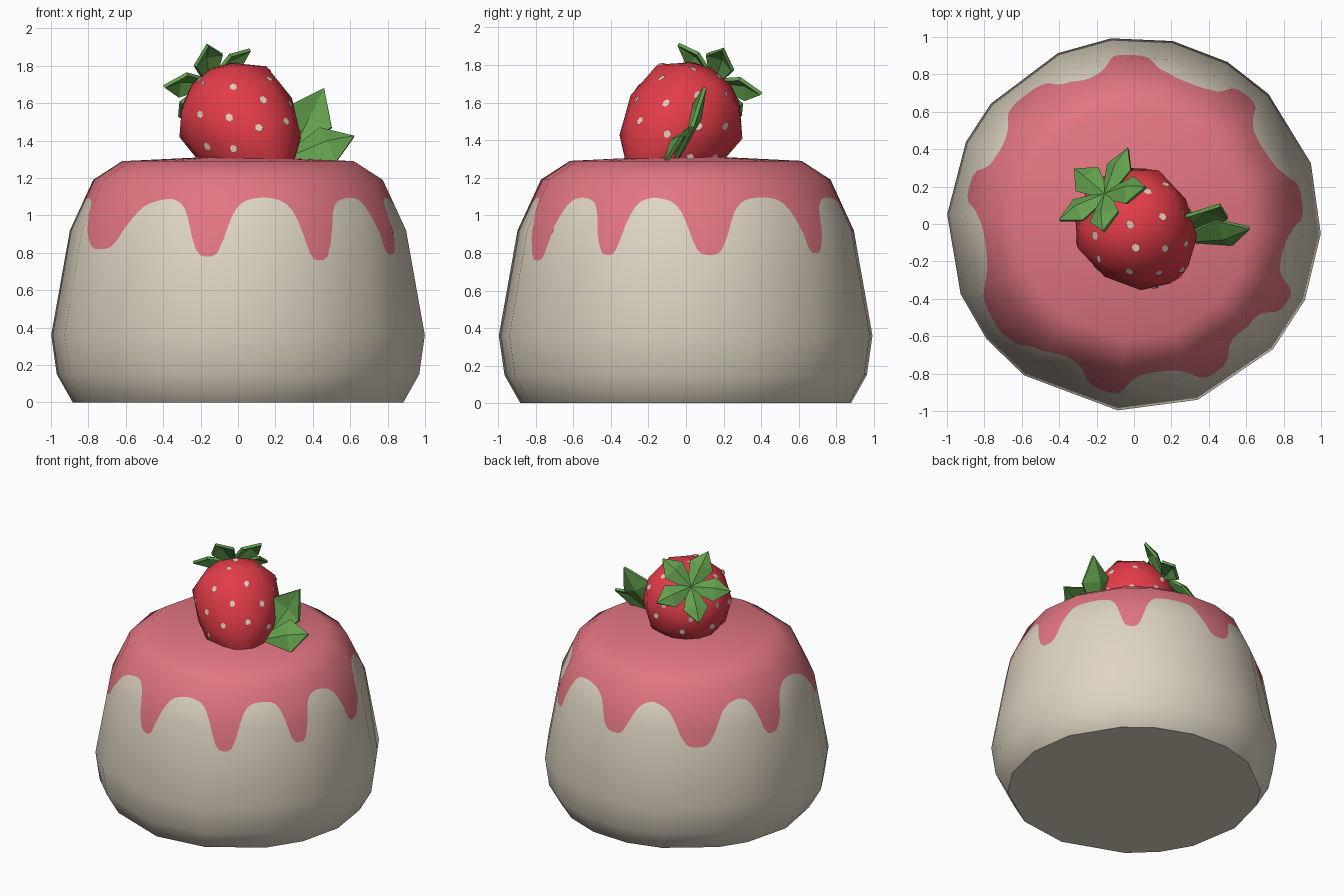
import bpy, bmesh, math
from mathutils import Vector, Matrix
from mathutils.bvhtree import BVHTree

if "Cube" in bpy.data.objects:
    bpy.data.objects.remove(bpy.data.objects["Cube"])


def material(name, rgb):
    m = bpy.data.materials.new(name)
    m.use_nodes = True
    m.diffuse_color = (*rgb, 1)
    node = m.node_tree.nodes["Principled BSDF"]
    node.inputs["Base Color"].default_value = (*rgb, 1)
    node.inputs["Roughness"].default_value = 0.8
    return m


CREAM = material("cream", (0.73, 0.66, 0.54))
PINK = material("pink_icing", (0.76, 0.18, 0.22))
RED = material("berry_red", (0.76, 0.045, 0.065))
GREEN = material("leaf_green", (0.125, 0.35, 0.075))
SEED = material("seed_cream", (0.75, 0.61, 0.48))


def add_object(name, verts, faces, mats):
    me = bpy.data.meshes.new(name)
    me.from_pydata(verts, [], faces)
    for m in mats:
        me.materials.append(m)
    ob = bpy.data.objects.new(name, me)
    bpy.context.collection.objects.link(ob)
    return ob


# Cake profile: height, radius, tilt of the surface normal in degrees
PROFILE = [(0, 0.885, -40), (0.15, 0.97, -17), (0.36, 1.0, -2),
           (0.92, 0.9, 15), (1.19, 0.775, 38), (1.29, 0.62, 75)]
# Directions of the uneven side corners
CORNERS = [-3, 19, 44, 60, 78, 97, 114, 140, 154, 177, 202, 218, 234,
           265, 290, 318, 336, 357]
# Icing drips: direction, half width, lowest point
DRIPS = [(216, 12, 0.82), (259.5, 7, 0.78), (299, 6.5, 0.76),
         (333, 5.5, 0.79), (8, 7.5, 0.79), (49, 6, 0.8),
         (91, 8, 0.84), (130, 9.5, 0.79), (167, 6.5, 0.8)]
ICING_TOP, STEPS = 1.1, 16


def at_height(z):
    for (z0, r0, t0), (z1, r1, t1) in zip(PROFILE, PROFILE[1:]):
        if z <= z1:
            k = (z - z0) / (z1 - z0)
            return r0 + k * (r1 - r0), math.radians(t0 + k * (t1 - t0))
    return PROFILE[-1][1], math.radians(PROFILE[-1][2])


def icing_edge(deg):
    best = ICING_TOP
    for centre, half, low in DRIPS:
        d = abs((deg - centre + 180) % 360 - 180) / half
        best = min(best, low + (ICING_TOP - low) * d**4 / (1 + d**4))
    return best


def build_cake():
    verts, normals, faces, icing = [], [], [], []
    columns = []
    for a, b in zip(CORNERS, CORNERS[1:]):
        p, q = [Vector((math.cos(math.radians(t)), math.sin(math.radians(t)))) for t in (a, b)]
        columns += [p.lerp(q, i / STEPS) for i in range(STEPS)]
    count = len(columns)
    for p in columns:
        edge = icing_edge(math.degrees(math.atan2(p.y, p.x)))
        out = p.normalized()
        levels = [0, 0.15, 0.36, min(0.92, edge - 0.01), edge,
                  max(0.92, edge + 0.01), 1.19, 1.29]
        for z in levels:
            r, tilt = at_height(z)
            verts.append((p.x * r, p.y * r, z))
            normals.append((out.x * math.cos(tilt), out.y * math.cos(tilt), math.sin(tilt)))
    rows = len(levels)
    top = len(verts)
    verts.append((0, 0, 1.32))
    normals.append((0, 0, 1))
    # Sides and top, icing above the drip edge
    for i in range(count):
        a, b = i * rows, (i + 1) % count * rows
        for j in range(rows - 1):
            faces.append((a + j, b + j, b + j + 1, a + j + 1))
            icing.append(int(j >= 4))
        faces.append((a + rows - 1, b + rows - 1, top))
        icing.append(1)
    # Separate flat underside
    start = len(verts)
    for i in range(count):
        verts.append(verts[i * rows])
        normals.append((0, 0, -1))
    faces.append(tuple(range(start + count - 1, start - 1, -1)))
    icing.append(0)
    cake = add_object("cake", verts, faces, [CREAM, PINK])
    for poly, colour in zip(cake.data.polygons, icing):
        poly.material_index = colour
        poly.use_smooth = True
    cake.data.normals_split_custom_set_from_vertices(normals)


build_cake()

# Berry: rings along a tilted axis
AXIS = Vector((-0.5, 0.55, 0.67)).normalized()
CENTRE = Vector((-0.01, 0, 1.52))
FIRST = Vector((0.7, 0.12, 0.55))
FIRST = (FIRST - AXIS * FIRST.dot(AXIS)).normalized()
SIDES = 9


def around(angle):
    return Matrix.Rotation(angle, 3, AXIS) @ FIRST


def build_berry():
    rings = [(-0.42, 0.11), (-0.28, 0.24), (-0.09, 0.305), (0.1, 0.305), (0.23, 0.19)]
    bm = bmesh.new()
    loops = []
    for n, (s, r) in enumerate(rings):
        loops.append([bm.verts.new(CENTRE + AXIS * s + around(math.tau * (k + n / 2) / SIDES) * r)
                      for k in range(SIDES)])
    for lo, hi in zip(loops, loops[1:]):
        for k in range(SIDES):
            m = (k + 1) % SIDES
            bm.faces.new((lo[k], lo[m], hi[k]))
            bm.faces.new((lo[m], hi[m], hi[k]))
    for loop, s in ((loops[0], -0.46), (loops[-1], 0.27)):
        tip = bm.verts.new(CENTRE + AXIS * s)
        for k in range(SIDES):
            bm.faces.new((loop[k], loop[(k + 1) % SIDES], tip))
    bmesh.ops.recalc_face_normals(bm, faces=bm.faces)
    tree = BVHTree.FromBMesh(bm)
    me = bpy.data.meshes.new("berry")
    bm.to_mesh(me)
    bm.free()
    me.materials.append(RED)
    berry = bpy.data.objects.new("berry", me)
    bpy.context.collection.objects.link(berry)
    bpy.context.view_layer.objects.active = berry
    berry.select_set(True)
    bpy.ops.object.shade_smooth_by_angle(angle=math.radians(40))
    # Seeds: thin plates in staggered rows
    verts, faces = [], []
    for row, s in enumerate((-0.28, -0.15, -0.02, 0.11, 0.2)):
        number = 8 if row < 4 else 6
        for k in range(number):
            ray = around(math.tau * (k + 0.25 + row % 2 / 2) / number)
            spot, normal, _, _ = tree.ray_cast(CENTRE + AXIS * s, ray)
            if spot is None:
                continue
            u = AXIS.cross(normal).normalized()
            v = normal.cross(u)
            base = len(verts)
            for c in range(6):
                t = math.tau * c / 6
                verts.append(spot + normal * 0.005 + u * 0.02 * math.cos(t) + v * 0.024 * math.sin(t))
            faces.append(tuple(range(base, base + 6)))
    add_object("berry_seeds", verts, faces, [SEED])


build_berry()


def leaf(name, base, tip, side, half, fold):
    """Folded pointed leaf with a raised or sunken midrib."""
    along = tip - base
    side = (side - along * side.dot(along) / along.length_squared).normalized()
    up = along.cross(side).normalized()
    mid = base + along * 0.6
    foot = side * half * 0.25
    verts = [base - foot, base + foot, mid - side * half, mid + up * fold,
             mid + side * half, tip, base + up * fold * 0.3]
    faces = [(0, 6, 3, 2), (6, 1, 4, 3), (2, 3, 5), (3, 4, 5)]
    ob = add_object(name, verts, faces, [GREEN])
    thick = ob.modifiers.new("thickness", "SOLIDIFY")
    thick.thickness = 0.02
    thick.offset = 0


# Calyx star
for i in range(5):
    spoke = around(math.tau * i / 5)
    crown = CENTRE + AXIS * 0.275
    leaf(f"calyx_leaf_{i + 1}", crown, crown + spoke * 0.28 + AXIS * 0.04,
         AXIS.cross(spoke), 0.085, 0.035)

# Two leaves beside the berry
leaf("upright_leaf", Vector((0.27, -0.06, 1.3)), Vector((0.46, 0.1, 1.68)),
     Vector((1, 0, -0.4)), 0.13, 0.04)
leaf("low_leaf", Vector((0.27, -0.08, 1.3)), Vector((0.62, -0.02, 1.42)),
     Vector((-0.05, 0.14, 0.2)), 0.12, 0.04)
